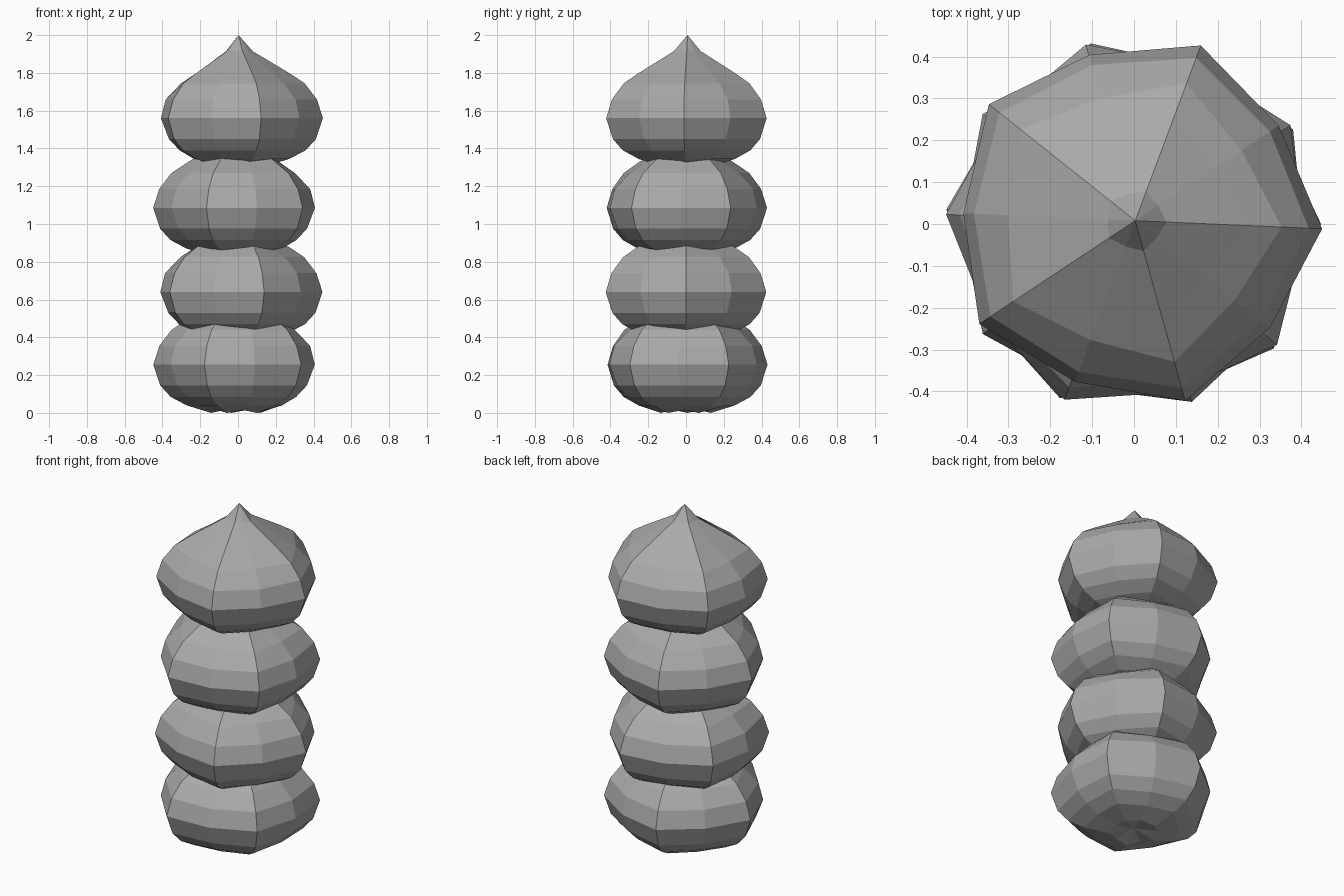
import bpy
import bmesh
from math import cos, sin, radians

cube = bpy.data.objects.get("Cube")
if cube:
    bpy.data.objects.remove(cube, do_unlink=True)

grey = bpy.data.materials.new("plain_grey")
grey.use_nodes = True
colour = (0.4, 0.4, 0.4, 1)
grey.diffuse_color = colour
grey.node_tree.nodes["Principled BSDF"].inputs["Base Color"].default_value = colour

# Ridge profile from base to tip: radius, height from widest ring, groove ratio
PROFILE = [
    (0.14, -0.255, 0.88),
    (0.27, -0.215, 0.88),
    (0.355, -0.17, 0.88),
    (0.41, -0.11, 0.9),
    (0.447, 0.0, 0.92),
    (0.415, 0.1, 0.93),
    (0.35, 0.185, 0.87),
    (0.27, 0.238, 0.83),
    (0.075, 0.355, 0.88),
]
RIDGES = 5
SIDES = RIDGES * 2


def make_bulb(name, x, y, z, turn):
    """Lobed bulb with five ridges, a pinched tip and a dimpled base."""
    bm = bmesh.new()
    rings = []
    for radius, height, groove in PROFILE:
        ring = []
        for i in range(SIDES):
            angle = radians(turn + i * 360 / SIDES)
            r = radius * (groove if i % 2 else 1)
            ring.append(bm.verts.new((r * cos(angle), r * sin(angle), height)))
        rings.append(ring)
    # Grooves lift slightly on the underside
    for v in rings[0][1::2]:
        v.co.z += 0.015
    base = bm.verts.new((0, 0, -0.225))
    tip = bm.verts.new((0, 0, 0.44))
    for i in range(SIDES):
        j = (i + 1) % SIDES
        bm.faces.new((base, rings[0][j], rings[0][i]))
        bm.faces.new((rings[-1][i], rings[-1][j], tip))
        for low, high in zip(rings, rings[1:]):
            bm.faces.new((low[i], low[j], high[j], high[i]))
    mesh = bpy.data.meshes.new(name)
    bm.to_mesh(mesh)
    bm.free()
    mesh.materials.append(grey)
    obj = bpy.data.objects.new(name, mesh)
    obj.location = (x, y, z)
    bpy.context.collection.objects.link(obj)


# Stack of bulbs, each turned half a lobe from the one below
make_bulb("bottom_bulb", -0.003, -0.004, 0.255, 175)
make_bulb("lower_bulb", 0.0, 0.0, 0.64, 0)
make_bulb("upper_bulb", -0.003, -0.004, 1.085, 176.5)
make_bulb("top_bulb", 0.003, 0.008, 1.56, -2.5)
